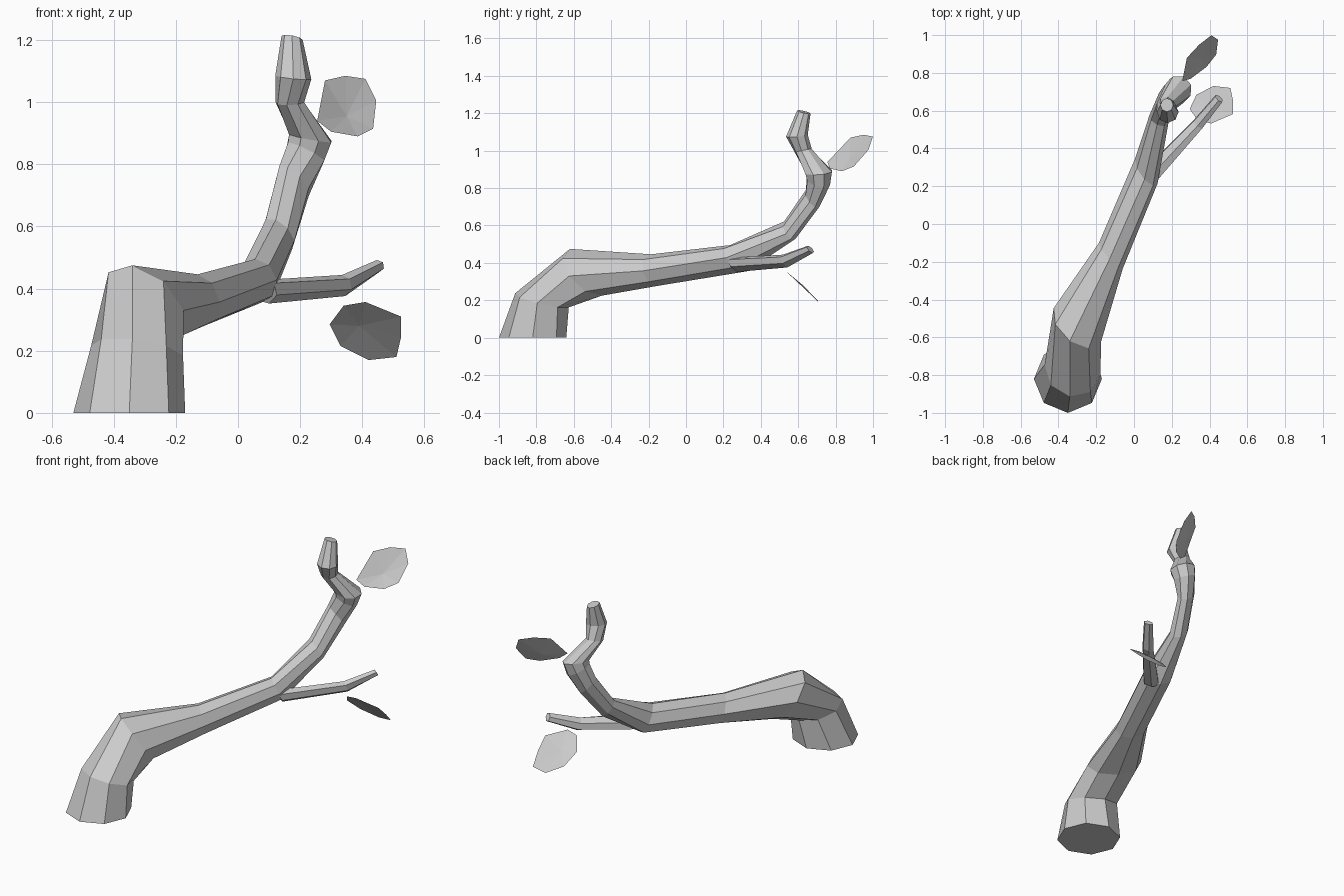
import bpy, bmesh
from math import cos, sin, pi
from mathutils import Vector


def finish(bm, name):
    bmesh.ops.recalc_face_normals(bm, faces=bm.faces)
    me = bpy.data.meshes.new(name)
    bm.to_mesh(me)
    bm.free()
    ob = bpy.data.objects.new(name, me)
    bpy.context.collection.objects.link(ob)
    return ob


def limb(name, rings, sides):
    """Skin tilted rings: each is (centre, front radius vector, right radius vector)."""
    bm = bmesh.new()
    loops = []
    for c, f, r in rings:
        c, f, r = Vector(c), Vector(f), Vector(r)
        loops.append([bm.verts.new(c + f * cos(2 * pi * i / sides) + r * sin(2 * pi * i / sides))
                      for i in range(sides)])
    for a, b in zip(loops, loops[1:]):
        for i in range(sides):
            j = (i + 1) % sides
            bm.faces.new((a[i], a[j], b[j], b[i]))
    bm.faces.new(loops[0][::-1])
    bm.faces.new(loops[-1])
    return finish(bm, name)


def leaf(name, outline, hub, dip, plane):
    """Dished fan: outline in x/z, laid on the plane y = a + b*x + c*z."""
    a, b, c = plane
    bm = bmesh.new()
    rim = [bm.verts.new((x, a + b * x + c * z, z)) for x, z in outline]
    mid = bm.verts.new((hub[0], a + b * hub[0] + c * hub[1] + dip, hub[1]))
    for i, v in enumerate(rim):
        bm.faces.new((mid, v, rim[(i + 1) % len(rim)]))
    return finish(bm, name)


# Main trunk: leans over, runs out, then curls upward
limb("trunk", [
    ((-.35, -.82, 0), (0, -.18, 0), (.18, 0, 0)),
    ((-.325, -.77, .2), (-.015, -.143, .038), (.148, -.025, -.015)),
    ((-.30, -.535, .35), (-.04, -.085, .125), (.125, -.09, -.02)),
    ((-.122, -.167, .362), (-.008, -.02, .084), (.063, -.068, -.005)),
    ((.065, .28, .425), (-.01, -.045, .07), (.06, -.065, .003)),
    ((.132, .555, .575), (-.01, -.03, .047), (.05, -.022, -.02)),
    ((.18, .677, .745), (-.02, -.036, .045), (.047, -.018, -.022)),
    ((.218, .708, .838), (-.02, -.062, .022), (.06, -.022, -.025)),
    ((.233, .71, .885), (-.03, -.07, 0), (.067, -.03, -.015)),
    ((.167, .627, 1.0), (-.01, -.045, -.01), (.046, -.01, 0)),
    ((.178, .593, 1.08), (0, -.058, -.005), (.058, 0, -.006)),
    ((.174, .63, 1.207), (0, -.036, .008), (.034, 0, -.006)),
], 8)

# Small side branch growing from the trunk's underside
limb("side_branch", [
    ((.09, .26, .39), (-.01, -.015, .038), (.035, -.035, .01)),
    ((.34, .53, .41), (-.005, -.012, .034), (.026, -.022, .005)),
    ((.45, .665, .472), (-.003, -.012, .02), (.021, -.016, .003)),
], 6)

# Two dished leaves
leaf("upper_leaf",
     [(.28, 1.07), (.345, 1.085), (.41, 1.075), (.445, 1.005),
      (.435, .915), (.385, .89), (.30, .905), (.255, .94)],
     (.35, .955), .02, (-.204, .89, .78))
leaf("lower_leaf",
     [(.34, .345), (.41, .357), (.525, .31), (.525, .245),
      (.51, .18), (.42, .17), (.33, .215), (.295, .285)],
     (.39, .28), .012, (.911, 0, -1.06))
